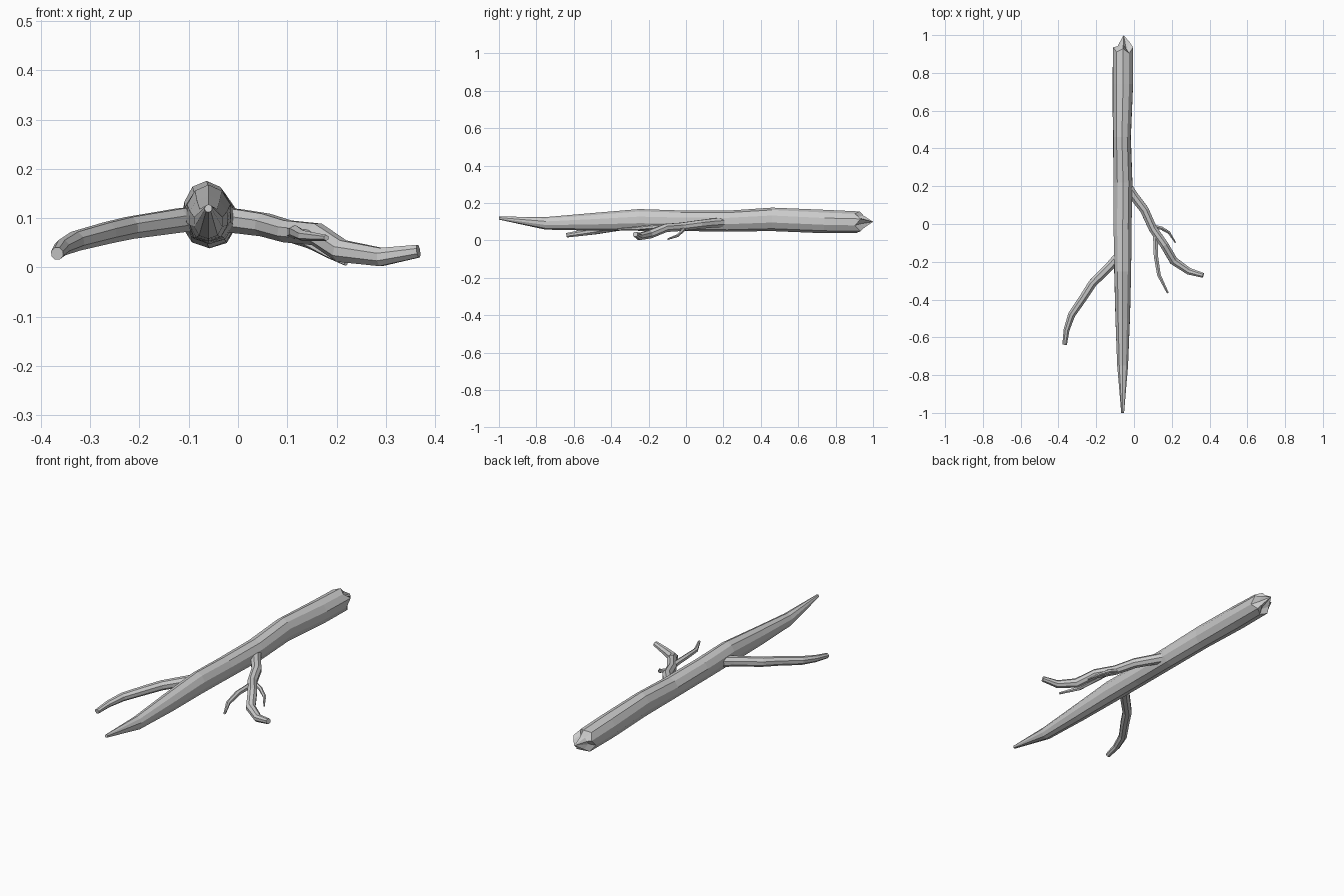
import bpy, bmesh, math, random
from mathutils import Vector

random.seed(4)


def limb(name, stations, sides, jitter=0.0, apex=None):
    """Sweep a faceted tube through (x, y, z, horizontal radius, vertical radius)."""
    bm = bmesh.new()
    pts = [Vector(s[:3]) for s in stations]
    bumps = [random.uniform(-jitter, jitter) for _ in range(sides)]
    rings = []
    for i, s in enumerate(stations):
        t = (pts[min(i + 1, len(pts) - 1)] - pts[max(i - 1, 0)]).normalized()
        side = t.cross(Vector((0, 0, 1))).normalized()
        up = side.cross(t)
        ring = []
        for k in range(sides):
            a = math.tau * (k + 0.5) / sides
            f = 1 + bumps[k] + random.uniform(-jitter, jitter) * 0.6
            ring.append(bm.verts.new(pts[i] + f * (side * math.cos(a) * s[3] + up * math.sin(a) * s[4])))
        rings.append(ring)
    for a, b in zip(rings, rings[1:]):
        for k in range(sides):
            n = (k + 1) % sides
            bm.faces.new((a[k], a[n], b[n], b[k]))
    bm.faces.new(rings[0][::-1])
    if apex:
        # broken end: uneven rim, inner splinter ring and a pointed core
        tip = Vector(apex)
        rim, inner = rings[-1], []
        for k, v in enumerate(rim):
            v.co.y += (0.02, -0.012, 0.012, -0.005)[k % 4]
            p = v.co.lerp(tip, 0.42)
            p.y = v.co.y + (0.03, 0.005, 0.022)[k % 3]
            inner.append(bm.verts.new(p))
        point = bm.verts.new(tip)
        for k in range(sides):
            n = (k + 1) % sides
            bm.faces.new((rim[k], rim[n], inner[n], inner[k]))
            bm.faces.new((inner[k], inner[n], point))
    else:
        bm.faces.new(rings[-1])
    bmesh.ops.recalc_face_normals(bm, faces=bm.faces)
    mesh = bpy.data.meshes.new(name)
    bm.to_mesh(mesh)
    bm.free()
    ob = bpy.data.objects.new(name, mesh)
    bpy.context.collection.objects.link(ob)
    return ob


def branch(name, pts, sides=8):
    return limb(name, [(x, y, z, r, r) for x, y, z, r in pts], sides)


# Main trunk, tapered at the front and snapped off at the back
limb("trunk", [
    (-0.060, -1.00, 0.120, 0.008, 0.008),
    (-0.060, -0.75, 0.092, 0.031, 0.033),
    (-0.060, -0.50, 0.100, 0.041, 0.046),
    (-0.060, -0.25, 0.110, 0.048, 0.058),
    (-0.060, -0.03, 0.106, 0.051, 0.055),
    (-0.058, 0.22, 0.104, 0.053, 0.056),
    (-0.064, 0.46, 0.115, 0.050, 0.062),
    (-0.058, 0.74, 0.102, 0.058, 0.061),
    (-0.058, 0.915, 0.098, 0.058, 0.058),
], 10, 0.04, apex=(-0.055, 1.0, 0.10))

# Long left branch
branch("left_branch", [
    (-0.055, -0.14, 0.102, 0.027),
    (-0.120, -0.215, 0.095, 0.026),
    (-0.220, -0.315, 0.080, 0.024),
    (-0.265, -0.385, 0.070, 0.023),
    (-0.330, -0.480, 0.053, 0.021),
    (-0.357, -0.560, 0.040, 0.017),
    (-0.367, -0.638, 0.028, 0.013),
])

# Crooked right branch
branch("right_branch", [
    (-0.050, 0.22, 0.098, 0.028),
    (0.005, 0.140, 0.093, 0.026),
    (0.055, 0.075, 0.086, 0.025),
    (0.100, -0.025, 0.073, 0.024),
    (0.160, -0.110, 0.067, 0.024),
    (0.210, -0.195, 0.033, 0.024),
    (0.290, -0.250, 0.021, 0.020),
    (0.366, -0.272, 0.033, 0.014),
])

# Twigs growing from the right branch
branch("long_twig", [
    (0.108, -0.020, 0.070, 0.015),
    (0.114, -0.090, 0.072, 0.014),
    (0.116, -0.170, 0.073, 0.013),
    (0.132, -0.270, 0.064, 0.011),
    (0.179, -0.365, 0.060, 0.006),
], 6)
branch("short_twig", [
    (0.095, -0.010, 0.065, 0.011),
    (0.145, -0.022, 0.048, 0.010),
    (0.185, -0.045, 0.026, 0.008),
    (0.219, -0.098, 0.007, 0.004),
], 6)
